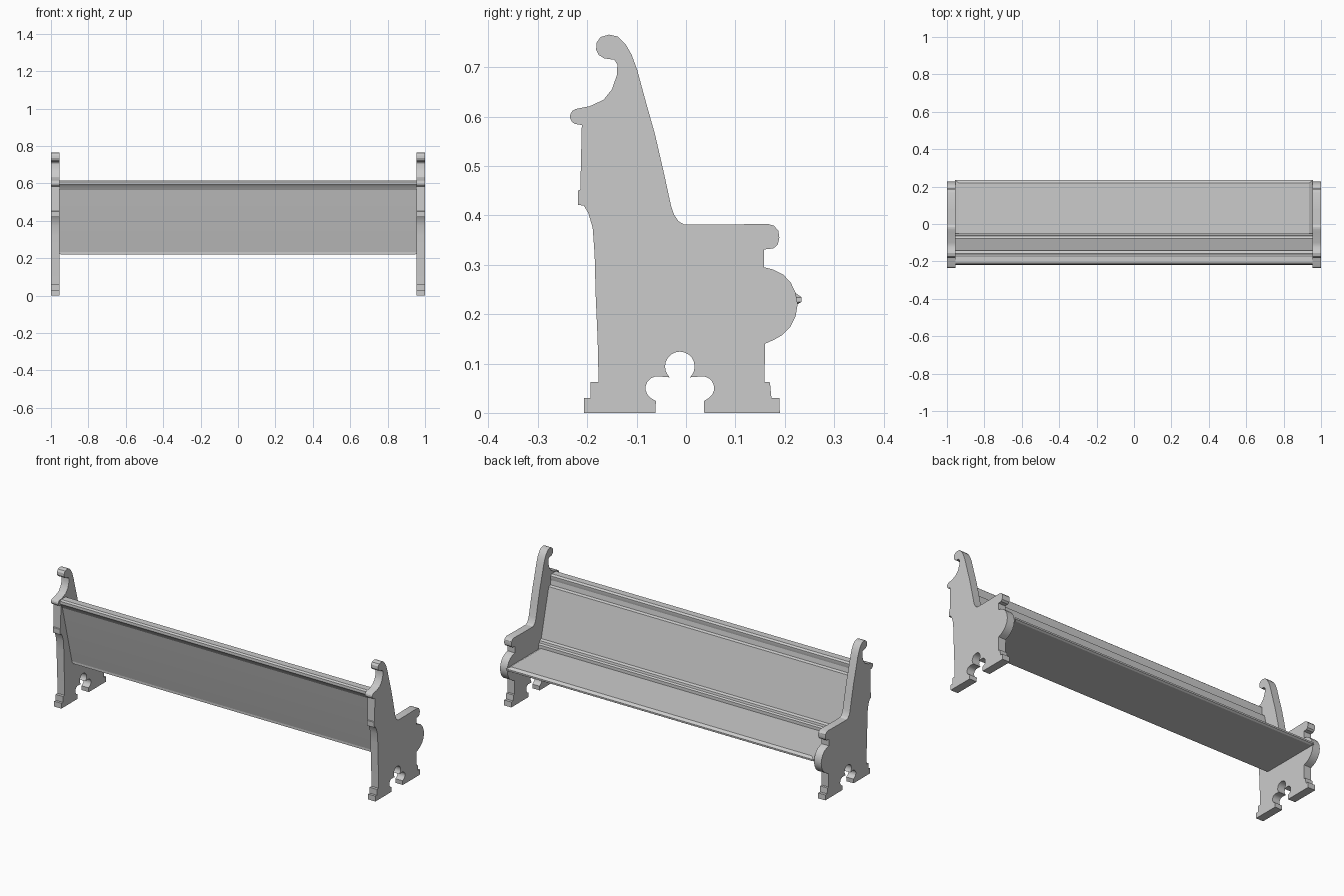
import bpy, bmesh
from math import cos, sin, radians


def finish(name, bm):
    bmesh.ops.recalc_face_normals(bm, faces=bm.faces)
    me = bpy.data.meshes.new(name)
    bm.to_mesh(me)
    bm.free()
    ob = bpy.data.objects.new(name, me)
    bpy.context.collection.objects.link(ob)
    bpy.ops.object.select_all(action='DESELECT')
    bpy.context.view_layer.objects.active = ob
    ob.select_set(True)
    bpy.ops.object.shade_smooth_by_angle(angle=radians(25))
    return ob


def extrude_x(name, profile, x0, x1):
    """Solid from a closed (y, z) profile, run from x0 to x1."""
    bm = bmesh.new()
    face = bm.faces.new([bm.verts.new((x0, y, z)) for y, z in profile])
    ext = bmesh.ops.extrude_face_region(bm, geom=[face])
    verts = [g for g in ext['geom'] if isinstance(g, bmesh.types.BMVert)]
    bmesh.ops.translate(bm, verts=verts, vec=(x1 - x0, 0, 0))
    return finish(name, bm)


def arc(cy, cz, r, a0, a1, n):
    return [(cy + r * cos(radians(a0 + (a1 - a0) * i / n)),
             cz + r * sin(radians(a0 + (a1 - a0) * i / n))) for i in range(n + 1)]


# End panel outline: rear foot and rear edge
rear = [(-.207, 0), (-.207, .03), (-.193, .03), (-.193, .063), (-.177, .063),
        (-.179, .15), (-.183, .24), (-.185, .32), (-.189, .375), (-.198, .405),
        (-.207, .42), (-.219, .421), (-.219, .45), (-.214, .452), (-.211, .583)]
rear += arc(-.219, .600, .016, 270, 110, 6)
# Scrolled top
scroll = [(-.195, .621), (-.167, .634), (-.15, .655), (-.14, .684), (-.139, .705),
          (-.145, .715), (-.166, .718), (-.177, .725), (-.182, .735), (-.181, .75),
          (-.173, .761), (-.156, .766), (-.138, .762), (-.122, .746), (-.11, .725),
          (-.099, .695), (-.08, .625), (-.063, .565), (-.045, .487), (-.03, .418),
          (-.024, .401), (-.015, .388), (-.003, .381)]
# Arm rest, rounded bulge and seat-side foot
arm = [(.07, .381), (.165, .383), (.178, .379), (.187, .369), (.189, .355),
       (.186, .341), (.177, .333), (.158, .331), (.158, .295), (.177, .29),
       (.197, .28), (.212, .264), (.222, .243), (.226, .22), (.222, .196),
       (.211, .174), (.194, .157), (.178, .148), (.16, .14), (.159, .063),
       (.17, .062), (.173, .03), (.189, .03), (.19, 0)]
# Trefoil cut-out, half mirrored
half = [(.037, 0), (.036, .024)] + arc(.033, .05, .024, -55, 100, 7)
half += [(.008, .072)] + arc(-.0125, .094, .03, -35, 90, 7)
trefoil = half + [(-.025 - y, z) for y, z in reversed(half[:-1])]

panel = rear + scroll + arm + trefoil
for side, name in ((1, "right_end_panel"), (-1, "left_end_panel")):
    extrude_x(name, panel, side * .955, side)

# Sloped backrest with a lower trim strip
extrude_x("backrest", [(-.113, .232), (-.05, .24), (-.051, .262), (-.06, .268),
                       (-.063, .28), (-.077, .286), (-.143, .553), (-.158, .558),
                       (-.165, .6), (-.205, .6), (-.197, .56)], -.956, .956)
# Top rail with a coved underside
extrude_x("top_rail", [(-.16, .59), (-.16, .607), (-.17, .615), (-.208, .615),
                       (-.217, .608), (-.218, .593), (-.21, .585), (-.203, .572),
                       (-.195, .56), (-.17, .56)], -.956, .956)

# Seat board with chamfered rim: rows are (z, x half width, front y)
bm = bmesh.new()
rings = []
for z, hx, fy in ((.219, .945, .224), (.225, .957, .234),
                  (.234, .957, .234), (.245, .936, .219)):
    rings.append([bm.verts.new(p) for p in
                  ((-hx, -.113, z), (hx, -.113, z), (hx, fy, z), (-hx, fy, z))])
for a, b in zip(rings, rings[1:]):
    for i in range(4):
        j = (i + 1) % 4
        bm.faces.new((a[i], a[j], b[j], b[i]))
bm.faces.new(rings[0][::-1])
bm.faces.new(rings[-1])
finish("seat", bm)
